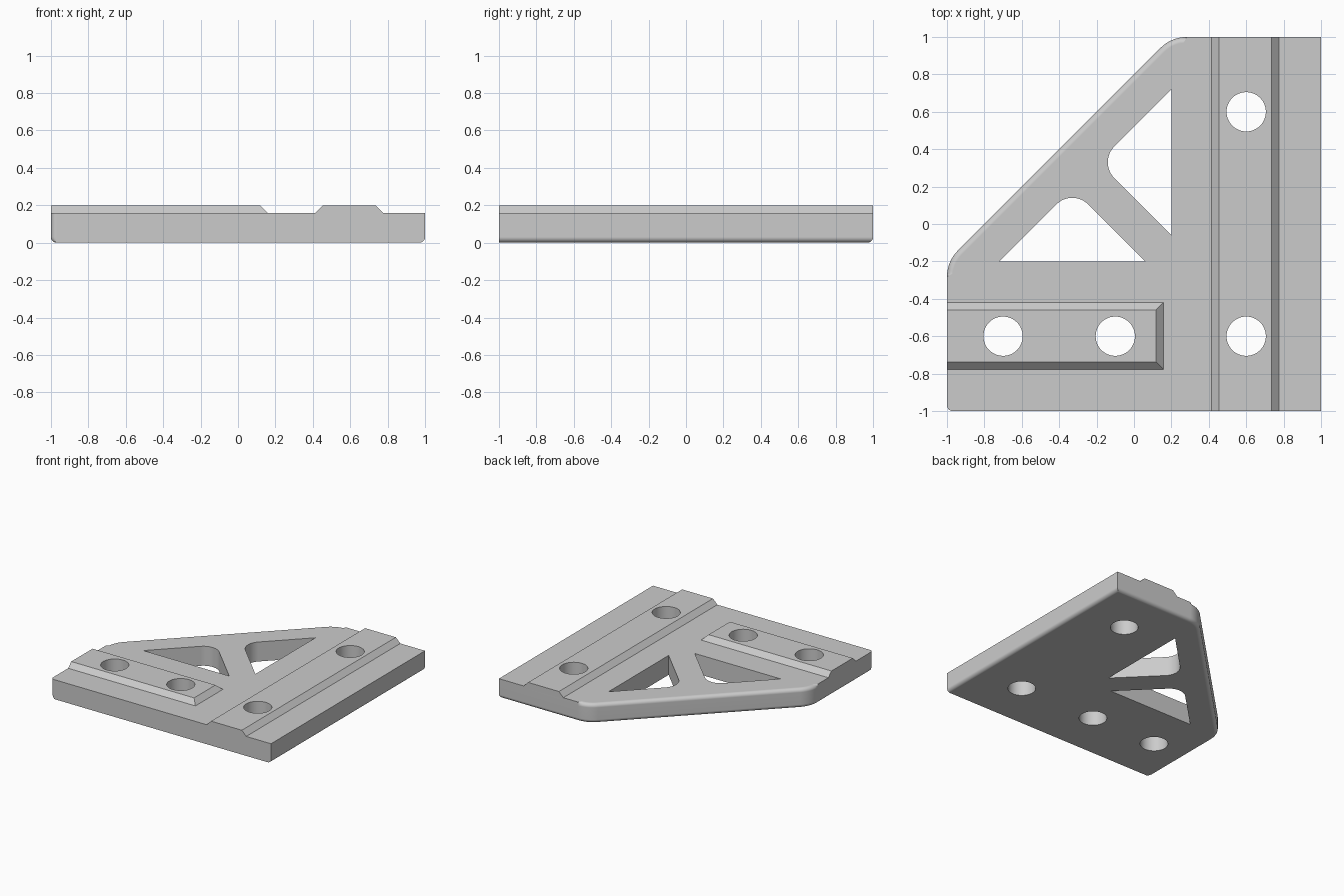
import bpy, bmesh
from math import sin, cos, pi, radians
from mathutils import Vector

cube = bpy.data.objects.get("Cube")
if cube:
    bpy.data.objects.remove(cube, do_unlink=True)

grey = bpy.data.materials.new("plain grey")
grey.use_nodes = True
colour = (0.6, 0.6, 0.6, 1)
grey.diffuse_color = colour
grey.node_tree.nodes["Principled BSDF"].inputs["Base Color"].default_value = colour

HEIGHT, FILLET = 0.16, 0.03


def arc(cx, cy, r, a, b, n):
    """Points on an arc between two angles in degrees."""
    angles = [radians(a + (b - a) * i / n) for i in range(n + 1)]
    return [Vector((cx + r * cos(t), cy + r * sin(t), 0)) for t in angles]


def skin(bm, rings):
    """Closed solid through a stack of matching rings."""
    loops = [[bm.verts.new(p) for p in ring] for ring in rings]
    bm.faces.new(loops[0][::-1])
    bm.faces.new(loops[-1])
    n = len(loops[0])
    for low, high in zip(loops, loops[1:]):
        for i in range(n):
            j = (i + 1) % n
            bm.faces.new((low[i], low[j], high[j], high[i]))


def finish(name, bm):
    bmesh.ops.remove_doubles(bm, verts=bm.verts, dist=1e-5)
    bmesh.ops.recalc_face_normals(bm, faces=bm.faces)
    mesh = bpy.data.meshes.new(name)
    bm.to_mesh(mesh)
    bm.free()
    mesh.materials.append(grey)
    obj = bpy.data.objects.new(name, mesh)
    bpy.context.collection.objects.link(obj)
    return obj


# Plate outline: each entry is a point, its inset direction and its top fillet
outline = [(Vector((1, -1, 0)), Vector((-1, 0, 0)), 0),
           (Vector((1, 1, 0)), Vector((-1, -1, 0)), 0)]
for cx, cy, a, b in ((0.283, 0.8, 90, 135), (-0.8, -0.283, 135, 180)):
    centre = Vector((cx, cy, 0))
    points = arc(cx, cy, 0.2, a, b, 8)
    for p in points:
        at_end = p in (points[0], points[-1]) and a + b in (225, 315)
        on_diagonal = (p is points[-1]) if a == 90 else (p is points[0])
        top = 0 if at_end and not on_diagonal else 1
        outline.append((p, (centre - p).normalized(), top))
for p in arc(-1 + FILLET, -1 + FILLET, FILLET, 180, 270, 4):
    outline.append((p, Vector(((-1 + FILLET - p.x) / FILLET, 0, 0)), 0))

# Plate body with rounded lower rim and rounded upper diagonal
rings = []
STEPS = 5
for i in range(STEPS + 1):
    t = pi / 2 * i / STEPS
    inset, z = FILLET * (1 - sin(t)), FILLET * (1 - cos(t))
    rings.append([p + d * inset + Vector((0, 0, z)) for p, d, top in outline])
for i in range(STEPS + 1):
    t = pi / 2 * i / STEPS
    inset, z = FILLET * (1 - cos(t)), HEIGHT - FILLET * (1 - sin(t))
    rings.append([p + d * inset * top + Vector((0, 0, z)) for p, d, top in outline])
bm = bmesh.new()
skin(bm, rings)
plate = finish("plate", bm)


# Raised keys with sloping sides
def key(name, base, top):
    bm = bmesh.new()
    rings = []
    for (x0, x1, y0, y1), z in ((base, HEIGHT), (top, 0.2)):
        rings.append([Vector((x, y, z)) for x, y in
                      ((x0, y0), (x1, y0), (x1, y1), (x0, y1))])
    skin(bm, rings)
    return finish(name, bm)


long_key = key("long_key", (0.415, 0.775, -1, 1), (0.455, 0.735, -1, 1))
short_key = key("short_key", (-1, 0.157, -0.777, -0.42), (-1, 0.117, -0.737, -0.46))

# Cutter for the bolt holes and the two mirrored bracket windows
bm = bmesh.new()


def prism(points):
    skin(bm, [[p + Vector((0, 0, z)) for p in points] for z in (-0.1, 0.3)])


for x, y in ((0.6, 0.6), (0.6, -0.6), (-0.1, -0.6), (-0.7, -0.6)):
    prism(arc(x, y, 0.105, 0, 352.5, 47))
window = [Vector((0.2, -0.06, 0)), Vector((0.2, 0.72, 0))]
window += arc(-0.02, 0.33, 0.12, 135, 225, 12)
prism(window)
prism([Vector((-p.y, -p.x, 0)) for p in reversed(window)])
cutter = finish("hole_cutter", bm)
cutter.hide_render = True

# Cut the holes, then smooth the rounded surfaces
for obj in (plate, long_key, short_key):
    bpy.ops.object.select_all(action="DESELECT")
    obj.select_set(True)
    bpy.context.view_layer.objects.active = obj
    cut = obj.modifiers.new("holes", "BOOLEAN")
    cut.operation, cut.solver, cut.object = "DIFFERENCE", "EXACT", cutter
    bpy.ops.object.modifier_apply(modifier=cut.name)
    bpy.ops.object.shade_smooth_by_angle(angle=radians(30))
    normals = obj.modifiers.new("flat_normals", "WEIGHTED_NORMAL")
    normals.keep_sharp = True
bpy.data.objects.remove(cutter, do_unlink=True)
